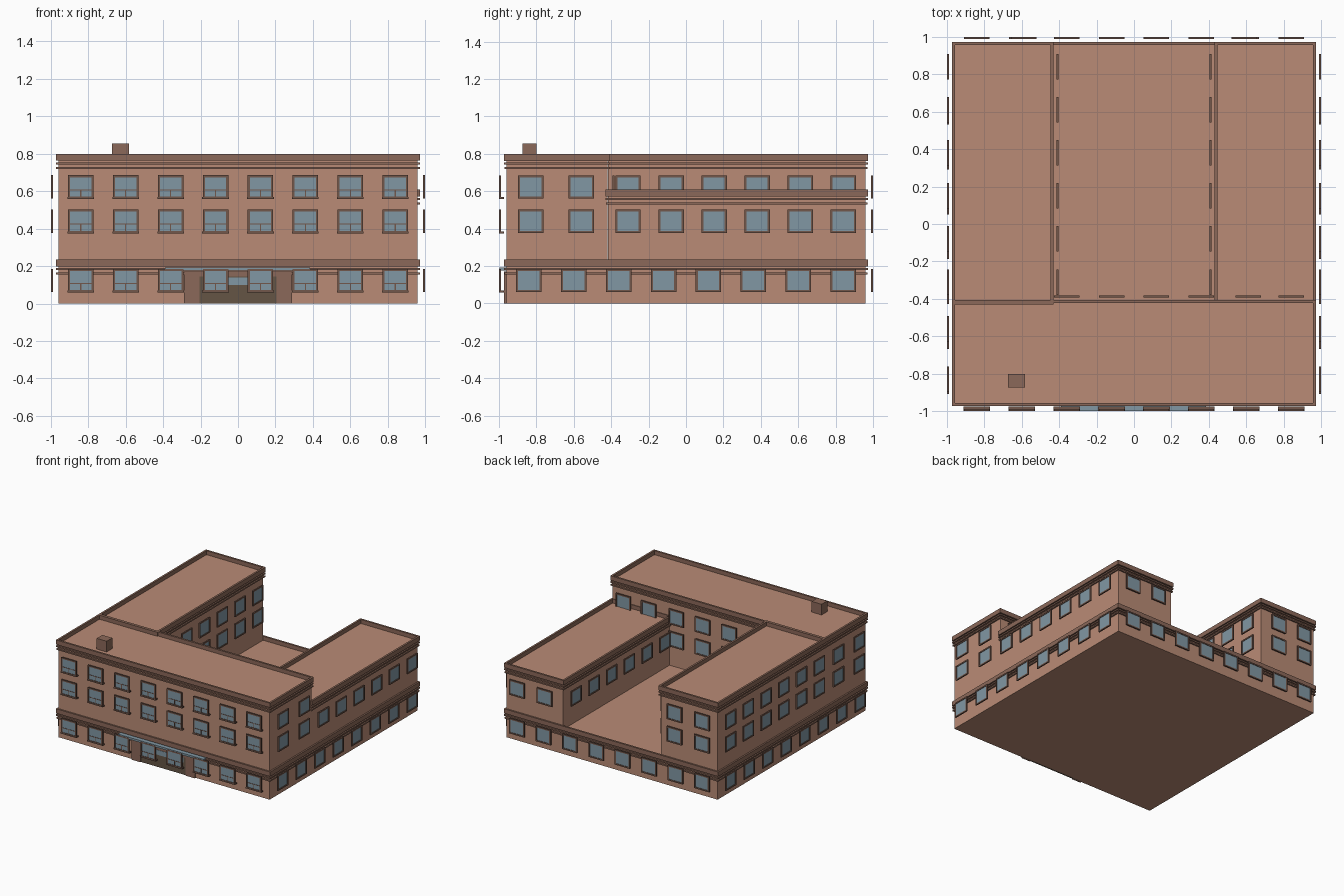
import bpy, bmesh
from mathutils import Vector

if "Cube" in bpy.data.objects:
    bpy.data.objects.remove(bpy.data.objects["Cube"])


def material(name, rgb):
    m = bpy.data.materials.new(name)
    m.diffuse_color = (*rgb, 1)
    m.use_nodes = True
    m.node_tree.nodes["Principled BSDF"].inputs["Base Color"].default_value = m.diffuse_color
    return m


WALL = material("wall_clay", (0.49, 0.26, 0.18))
TRIM = material("trim_brown", (0.26, 0.14, 0.10))
FRAME = material("frame_brown", (0.17, 0.095, 0.07))
GLASS = material("window_glass", (0.22, 0.31, 0.37))
DOOR = material("door_dark", (0.13, 0.09, 0.06))


def make(name, boxes, mat):
    """One object from a list of (min, max) boxes."""
    bm = bmesh.new()
    for a, b in boxes:
        lo = Vector(map(min, a, b))
        hi = Vector(map(max, a, b))
        geo = bmesh.ops.create_cube(bm, size=1)
        for v in geo["verts"]:
            v.co = Vector((lo + hi) / 2) + Vector(p * q for p, q in zip(v.co, hi - lo))
    me = bpy.data.meshes.new(name)
    bm.to_mesh(me)
    bm.free()
    me.materials.append(mat)
    ob = bpy.data.objects.new(name, me)
    bpy.context.collection.objects.link(ob)
    return ob


def block(name, x0, x1, y0, y1, z0, top):
    """Wall mass with flat roof, raised parapet and two thin ledges."""
    roof = top - 0.033
    make(name + "_walls", [((x0, y0, z0), (x1, y1, roof))], WALL)
    o, i = 0.013, 0.003
    ring = [((x0 - o, y0 - o), (x1 + o, y0 + i)), ((x0 - o, y1 - i), (x1 + o, y1 + o)),
            ((x0 - o, y0 + i), (x0 + i, y1 - i)), ((x1 - i, y0 + i), (x1 + o, y1 - i))]
    make(name + "_parapet", [((*a, top - 0.037), (*b, top)) for a, b in ring], TRIM)
    ledges = []
    for drop, out in ((0.057, 0.013), (0.081, 0.011)):
        ledges.append(((x0 - out, y0 - out, top - drop),
                       (x1 + out, y1 + out, top - drop + 0.011)))
    make(name + "_ledges", ledges, TRIM)


def windows(name, axis, sign, wall, centres, rows, front=False):
    """Grid of framed windows standing just off a wall plane."""
    frames, glass = [], []

    def put(lst, u0, u1, d0, d1, z0, z1):
        a, b = wall + sign * d0, wall + sign * d1
        if axis == "x":
            lst.append(((a, u0, z0), (b, u1, z1)))
        else:
            lst.append(((u0, a, z0), (u1, b, z1)))

    w, h, t = 0.068, 0.0625, 0.011
    for z in rows:
        for u in centres:
            for s in (-1, 1):
                put(frames, u + s * w, u + s * (w - t), 0.028, 0.039, z - h, z + h)
                put(frames, u - w + t, u + w - t, 0.028, 0.039, z + s * h, z + s * (h - t))
            put(glass, u - w + t, u + w - t, 0.030, 0.035, z - h + t, z + h - t)
            if front:
                # sash bars and projecting sill
                put(frames, u - w + t, u + w - t, 0.033, 0.037, z - 0.018, z - 0.013)
                put(frames, u - 0.003, u + 0.003, 0.033, 0.037, z - h + t, z - 0.018)
                put(frames, u - 0.071, u + 0.071, 0.014, 0.04, z - h - 0.002, z - h + 0.008)
    make(name + "_frames", frames, FRAME)
    make(name + "_glass", glass, GLASS)


# Building masses
block("ground_floor", -0.96, 0.96, -0.96, 0.96, 0, 0.235)
block("front_block", -0.96, 0.96, -0.96, -0.42, 0.2, 0.8)
block("left_wing", -0.96, -0.443, -0.418, 0.96, 0.2, 0.8)
block("right_wing", 0.443, 0.96, -0.418, 0.96, 0.2, 0.61)

# Window rows and positions
R1, R2, R3 = 0.123, 0.44, 0.623
EVEN = [-0.84 + 0.24 * i for i in range(8)]
WING = [-0.31 + 0.23 * i for i in range(6)]
ENDS = [-0.83, -0.56]

windows("front_windows", "y", -1, -0.96, EVEN, (R1, R2, R3), front=True)
windows("back_ground_windows", "y", 1, 0.96, EVEN, (R1,))
windows("left_end_windows", "y", 1, 0.96, (-0.84, -0.59), (R2, R3))
windows("right_end_windows", "y", 1, 0.96, (0.59, 0.84), (R2,))
for side, s in (("left", -1), ("right", 1)):
    windows(side + "_ground_windows", "x", s, s * 0.96, EVEN, (R1,))
    windows(side + "_front_block_windows", "x", s, s * 0.96, ENDS, (R2, R3))
    rows = (R2, R3) if s < 0 else (R2,)
    windows(side + "_wing_outer_windows", "x", s, s * 0.96, WING, rows)
    windows(side + "_wing_court_windows", "x", -s, s * 0.443, WING, rows)
windows("court_windows", "y", 1, -0.42, (-0.36, -0.12, 0.12, 0.36), (R2, R3))
windows("over_wing_windows", "y", 1, -0.42, (0.61, 0.84), (R3,))

# Entrance: surround, dark doors, transom glass and canopy
make("entrance_surround", [((s * 0.205, -0.972, 0), (s * 0.288, -0.95, 0.172)) for s in (-1, 1)]
     + [((-0.205, -0.972, 0.145), (0.205, -0.95, 0.172))], TRIM)
make("entrance_doors", [((-0.205, -0.965, 0), (0.205, -0.95, 0.145))], DOOR)
make("entrance_transom", [((-0.18, -0.967, 0.1), (0.18, -0.95, 0.14))], GLASS)
make("entrance_canopy", [((-0.39, -0.998, 0.176), (0.385, -0.95, 0.192))], GLASS)

# Chimney
make("chimney", [((-0.672, -0.873, 0.74), (-0.582, -0.8, 0.855))], TRIM)
